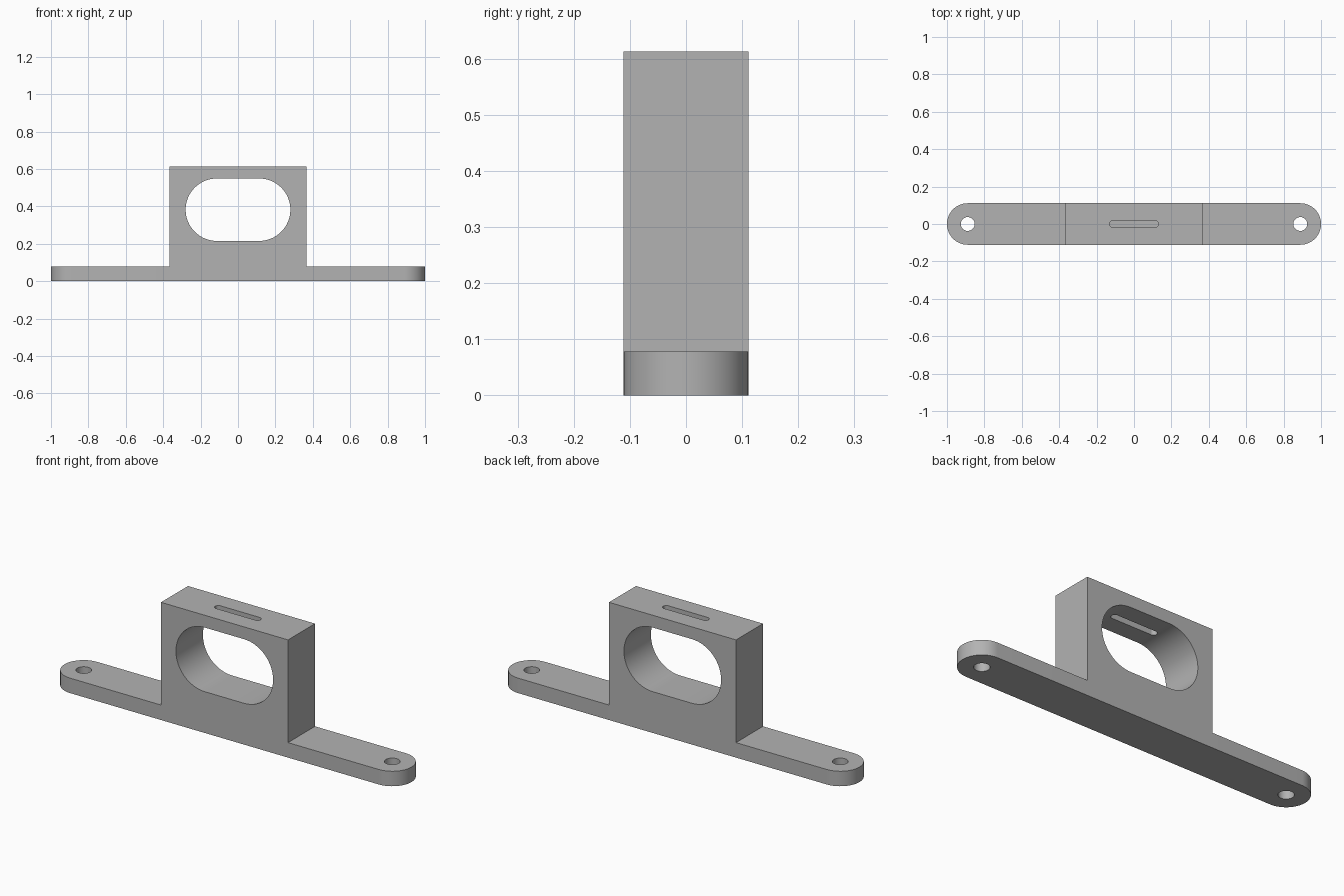
import bpy
import bmesh
from math import pi, sin, cos, radians
from mathutils import Matrix

if "Cube" in bpy.data.objects:
    bpy.data.objects.remove(bpy.data.objects["Cube"], do_unlink=True)

HALF_DEPTH = 0.111
BASE_TOP = 0.078
BLOCK_TOP = 0.613
HOLE_X = 1 - HALF_DEPTH

grey = bpy.data.materials.new("plain grey")
grey.use_nodes = True
grey.diffuse_color = (0.45, 0.45, 0.45, 1)
grey.node_tree.nodes["Principled BSDF"].inputs["Base Color"].default_value = grey.diffuse_color


def add_object(name, bm):
    bmesh.ops.recalc_face_normals(bm, faces=bm.faces)
    mesh = bpy.data.meshes.new(name)
    bm.to_mesh(mesh)
    bm.free()
    mesh.materials.append(grey)
    obj = bpy.data.objects.new(name, mesh)
    bpy.context.collection.objects.link(obj)
    return obj


def stadium(name, half_straight, radius, low, high, matrix=Matrix(), steps=32):
    """Prism with rounded ends along x; a plain cylinder if half_straight is 0."""
    bm = bmesh.new()
    ring = []
    for side in (1, -1):
        for i in range(steps + (half_straight > 0)):
            a = -pi / 2 + pi * i / steps
            ring.append(bm.verts.new((side * (half_straight + radius * cos(a)),
                                      side * radius * sin(a), low)))
    face = bm.faces.new(ring)
    top = bmesh.ops.extrude_face_region(bm, geom=[face])["geom"]
    bmesh.ops.translate(bm, vec=(0, 0, high - low),
                        verts=[v for v in top if isinstance(v, bmesh.types.BMVert)])
    bm.transform(matrix)
    return add_object(name, bm)


def combine(target, other, operation):
    mod = target.modifiers.new(other.name, "BOOLEAN")
    mod.operation = operation
    mod.solver = "EXACT"
    mod.object = other
    bpy.context.view_layer.objects.active = target
    bpy.ops.object.modifier_apply(modifier=mod.name)
    bpy.data.objects.remove(other, do_unlink=True)


# Flat mounting base with rounded ends
bracket = stadium("mounting_bracket", HOLE_X, HALF_DEPTH, 0, BASE_TOP)

# Upright block, sunk into the base down to the ground
bm = bmesh.new()
bmesh.ops.create_cube(bm, size=1, matrix=Matrix.Translation((0, 0, BLOCK_TOP / 2))
                      @ Matrix.Diagonal((0.732, 2 * HALF_DEPTH, BLOCK_TOP, 1)))
combine(bracket, add_object("upright_block", bm), "UNION")

# Wide rounded window from front to back
window = Matrix.Translation((0, 0, 0.382)) @ Matrix.Rotation(pi / 2, 4, "X")
combine(bracket, stadium("window_cutter", 0.113, 0.167, -0.3, 0.3, window), "DIFFERENCE")

# Narrow slot in the top, opening into the window
combine(bracket, stadium("slot_cutter", 0.113, 0.018, 0.4, 0.7), "DIFFERENCE")

# Screw hole at each end
for side in (1, -1):
    place = Matrix.Translation((side * HOLE_X, 0, 0))
    combine(bracket, stadium("screw_hole_cutter", 0, 0.037, -0.1, 0.2, place), "DIFFERENCE")

# Smooth curves, sharp edges
bpy.ops.object.select_all(action="DESELECT")
bracket.select_set(True)
bpy.context.view_layer.objects.active = bracket
bpy.ops.object.shade_smooth_by_angle(angle=radians(30))
